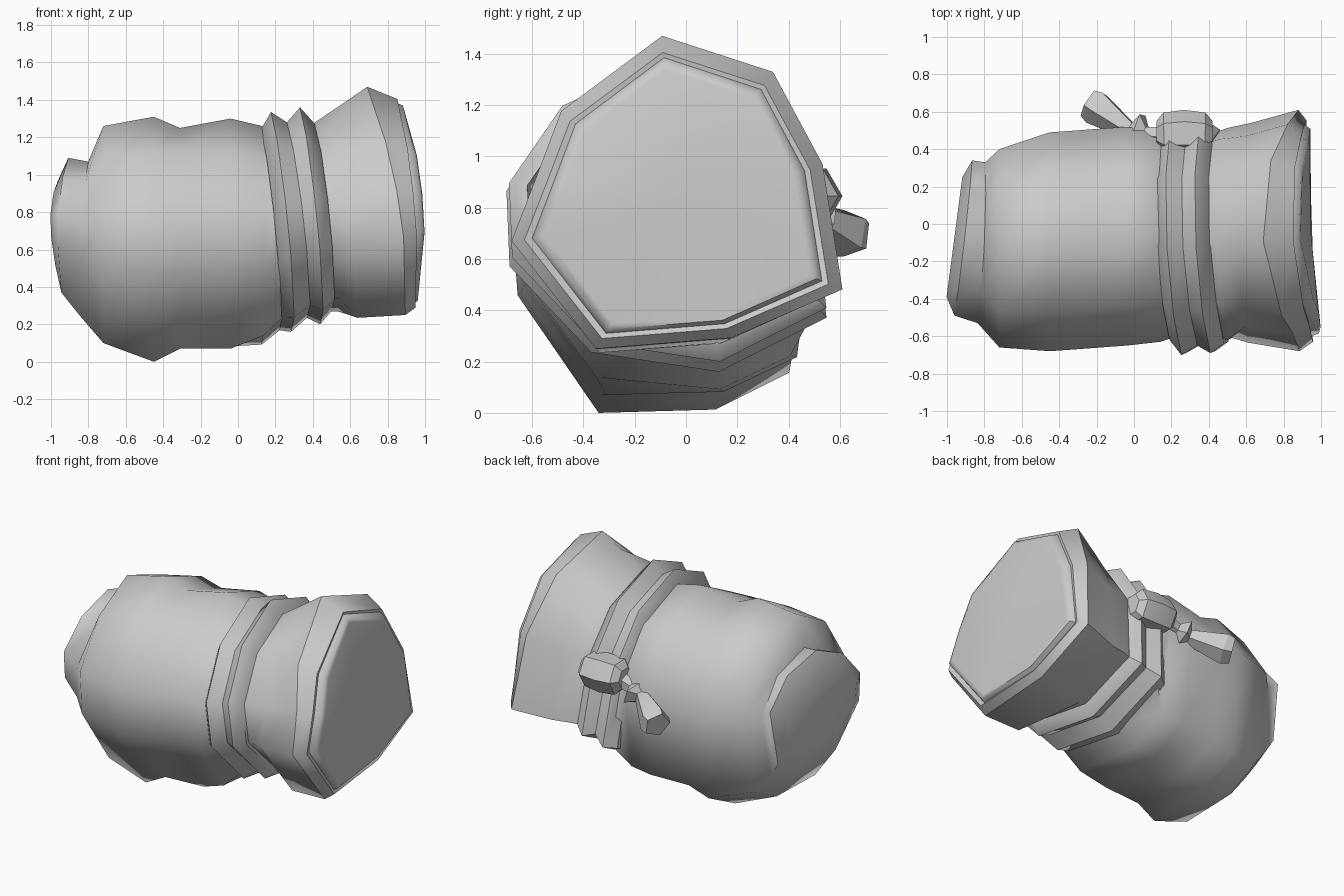
import bpy, bmesh, math
from mathutils import Vector

if "Cube" in bpy.data.objects:
    bpy.data.objects.remove(bpy.data.objects["Cube"])

cloth = bpy.data.materials.new("light_grey")
cloth.diffuse_color = (0.6, 0.6, 0.6, 1)
cloth.use_nodes = True
cloth.node_tree.nodes["Principled BSDF"].inputs["Base Color"].default_value = cloth.diffuse_color

# Cross-sections in a -1..1 box (across, up)
BODY = [(-.05, 1), (.6, .78), (1, .25), (.85, -.76), (.36, -.98),
        (-.42, -1), (-.96, -.3), (-1, .2), (-.62, .72)]
END = BODY[:5] + [(-.5, -.9)] + BODY[6:]
NECK = [(-.05, 1), (.6, .78), (.97, .25), (1.08, -.64), (.38, -1),
        (-.45, -.87), (-.98, -.3), (-1, .2), (-.65, .72)]
MOUTH = [(-.09, 1), (.58, .77), (.88, .18), (1, -.62), (.33, -.93),
         (-.49, -1), (-1, -.31), (-.85, .1), (-.7, .52)]


def ring(shape, x, y0, y1, z0, z1, lean_z=0, lean_y=0, bow=0):
    """One cross-section fitted to a box, leaning and bowed along x."""
    return [Vector((x + lean_z * v + lean_y * u - bow * v * v,
                    (y0 + y1) / 2 + u * (y1 - y0) / 2,
                    (z0 + z1) / 2 + v * (z1 - z0) / 2)) for u, v in shape]


def loft(name, rings, angle, creases=()):
    """Skin a list of rings, cap both ends, keep the creased rings sharp."""
    bm = bmesh.new()
    loops = [[bm.verts.new(p) for p in r] for r in rings]
    n = len(loops[0])
    for a, b in zip(loops, loops[1:]):
        for i in range(n):
            j = (i + 1) % n
            bm.faces.new((a[i], a[j], b[j], b[i]))
    # Caps as fans, so bowed ends stay clean
    for loop in (loops[0], loops[-1]):
        mid = bm.verts.new(sum((v.co for v in loop), Vector()) / n)
        for i in range(n):
            bm.faces.new((loop[i], loop[(i + 1) % n], mid))
    bmesh.ops.recalc_face_normals(bm, faces=bm.faces)
    me = bpy.data.meshes.new(name)
    bm.to_mesh(me)
    bm.free()
    me.materials.append(cloth)
    ob = bpy.data.objects.new(name, me)
    bpy.context.collection.objects.link(ob)
    bpy.ops.object.select_all(action='DESELECT')
    ob.select_set(True)
    bpy.context.view_layer.objects.active = ob
    bpy.ops.object.shade_smooth_by_angle(angle=math.radians(angle))
    for e in me.edges:
        a, b = (v // n for v in e.vertices)
        if a == b and a in creases:
            e.use_edge_sharp = True
    return ob


def tube(name, stations, sides, angle, turn=.5):
    """Cord of varying thickness through (x, y, z, radius) stations."""
    pts = [Vector(s[:3]) for s in stations]
    rings = []
    for i, s in enumerate(stations):
        d = (pts[min(i + 1, len(pts) - 1)] - pts[max(i - 1, 0)]).normalized()
        side = d.cross(Vector((0, 0, 1))).normalized()
        up = side.cross(d)
        rings.append([pts[i] + s[3] * (math.cos(t) * side + math.sin(t) * up)
                      for t in (2 * math.pi * (k + turn) / sides for k in range(sides))])
    return loft(name, rings, angle)


# Sack body: rounded bottom end, bulge with a fold, then the gathered neck
body = [
    ring(BODY, -.96, -.39, .25, .52, .97, 0, .042),
    ring(BODY, -.915, -.49, .34, .37, 1.09, .01, .047),
    ring(BODY, -.82, -.53, .33, .25, 1.07, .02, .02),
    ring(BODY, -.72, -.66, .40, .10, 1.26),
    ring(BODY, -.45, -.68, .49, .00, 1.31),
    ring(BODY, -.31, -.67, .50, .07, 1.25),
    ring(BODY, -.04, -.65, .52, .07, 1.30),
    ring(END, .13, -.63, .49, .08, 1.26, 0, -.01),
    ring(NECK, .22, -.60, .45, .20, 1.22, -.05, -.02),
    ring(NECK, .40, -.60, .44, .26, 1.22, -.05, -.02),
]
# Upper and lower front corners stay full where the fold fades out
for i in (6, 8):
    body[5][i] = body[4][i].lerp(body[6][i], .35)
loft("sack_body", body, 58)

# Sack mouth: flared collar, rolled lip, groove and flat filling
loft("sack_mouth", [
    ring(NECK, .40, -.60, .44, .27, 1.24, -.05, -.02),
    ring(NECK, .49, -.62, .47, .27, 1.30, -.05, -.02),
    ring(MOUTH, .60, -.635, .54, .235, 1.38, -.04),
    ring(MOUTH, .85, -.68, .61, .25, 1.47, -.10, -.01, .06),
    ring(MOUTH, .925, -.63, .555, .29, 1.405, -.045, -.02, .03),
    ring(MOUTH, .92, -.60, .53, .31, 1.385, -.04, -.02, .035),
    ring(MOUTH, .96, -.585, .51, .325, 1.37, -.035, -.022, .045),
    ring(MOUTH, .968, -.55, .48, .35, 1.34, -.03, -.025, .05),
], 60, (3,))

# Rope wound twice around the neck
loft("neck_rope", [
    ring(NECK, .17, -.62, .45, .17, 1.24, -.05, -.03),
    ring(NECK, .235, -.70, .50, .16, 1.335, -.06, -.03),
    ring(NECK, .32, -.65, .46, .235, 1.28, -.06, -.03),
    ring(NECK, .39, -.69, .50, .20, 1.36, -.06, -.03),
    ring(NECK, .46, -.64, .46, .27, 1.27, -.05, -.03),
], 50, (1, 2, 3))

# Knot and loose rope end at the back
tube("rope_knot", [(.12, .48, .845, .07), (.16, .48, .845, .115),
                   (.27, .485, .845, .125), (.38, .48, .845, .115),
                   (.42, .48, .845, .07)], 6, 25, 0)
tube("rope_tail", [(.16, .48, .83, .05), (.06, .48, .80, .045),
                   (.03, .52, .78, .08), (-.02, .50, .77, .05),
                   (-.20, .625, .70, .10), (-.24, .65, .69, .085)], 5, 25)
